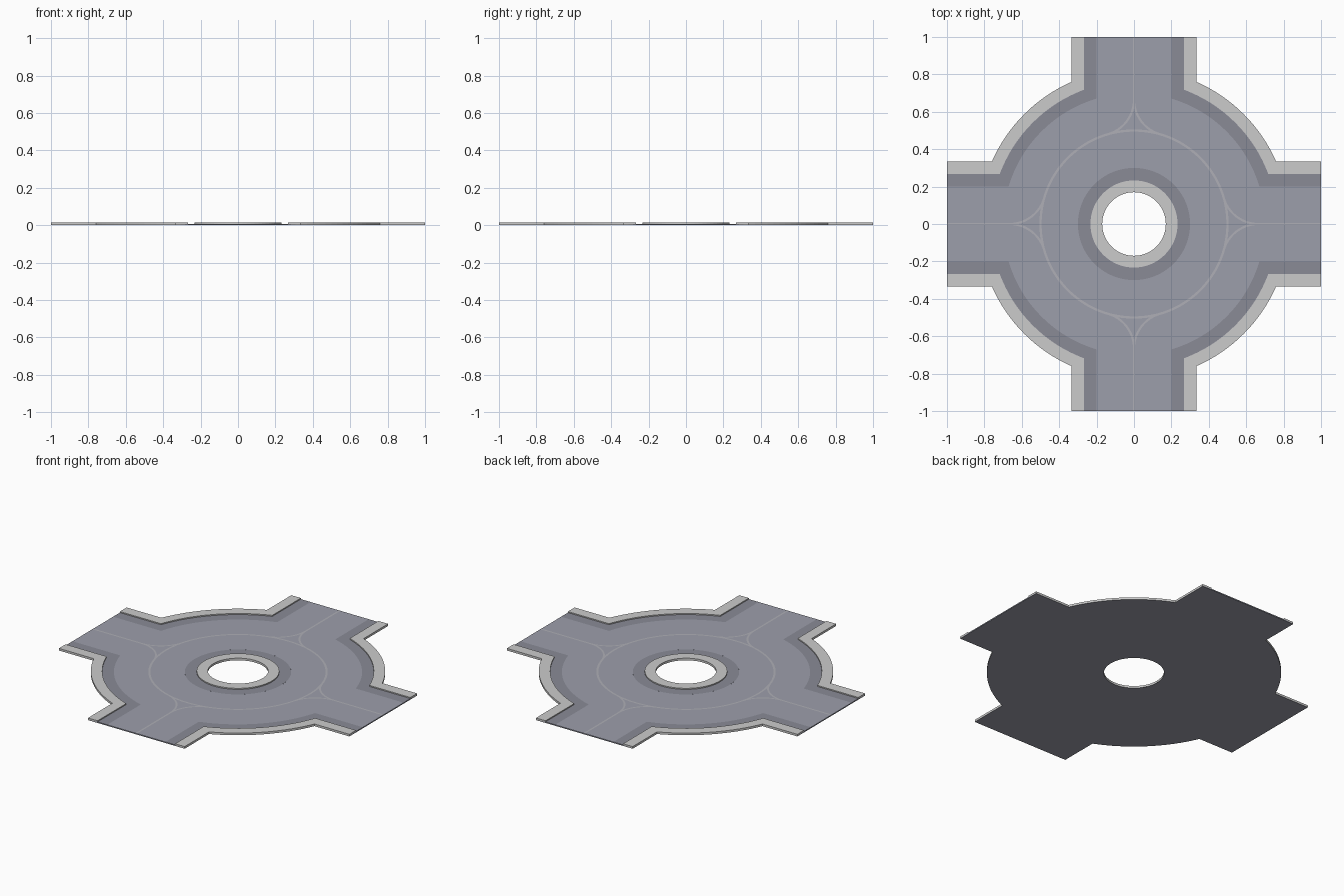
import bpy
from math import sin, cos, asin, atan2, pi, sqrt, hypot

if "Cube" in bpy.data.objects:
    bpy.data.objects.remove(bpy.data.objects["Cube"])

TOP, ROAD, LINE = 0.0135, 0.0067, 0.0071   # curb top, road surface, paint
HOLE, ISLE, RIM = 0.17, 0.233, 0.30        # island radii


def mat(name, rgb):
    m = bpy.data.materials.new(name)
    m.diffuse_color = (*rgb, 1)
    m.use_nodes = True
    m.node_tree.nodes["Principled BSDF"].inputs["Base Color"].default_value = m.diffuse_color
    return m


CURB = mat("curb_grey", (0.55, 0.54, 0.56))
GUTTER = mat("gutter_grey", (0.255, 0.26, 0.305))
ASPHALT = mat("asphalt_grey", (0.335, 0.345, 0.41))
PAINT = mat("line_grey", (0.43, 0.43, 0.47))


def rot(pts, k):
    for _ in range(k):
        pts = [(-y, x) for x, y in pts]
    return pts


def edge(hw, r, n=16):
    """One quarter of the outline: arm edge, arc, next arm edge."""
    a0 = asin(hw / r)
    arc = [a0 + (pi / 2 - 2 * a0) * i / n for i in range(n + 1)]
    return [(1, hw)] + [(r * cos(a), r * sin(a)) for a in arc] + [(hw, 1)]


def outline(hw, r):
    """Full closed outline with subdivided arm ends."""
    end = [(1, hw * t / 4) for t in range(-3, 4)]
    return [p for k in range(4) for p in rot(end + edge(hw, r), k)]


def circle(r, n=64):
    return [(r * cos(2 * pi * i / n), r * sin(2 * pi * i / n)) for i in range(n)]


def shrink(pts, r):
    """Project an outline radially on to a circle."""
    return [(x * r / hypot(x, y), y * r / hypot(x, y)) for x, y in pts]


def loft(strips, closed, caps=False):
    """Join each list of (points, z) loops with quads."""
    verts, faces = [], []
    for loops in strips:
        base, n = len(verts), len(loops[0][0])
        for pts, z in loops:
            verts += [(x, y, z) for x, y in pts]
        for j in range(len(loops) - 1):
            a = base + j * n
            for i in range(n if closed else n - 1):
                k = (i + 1) % n
                faces.append((a + i, a + k, a + n + k, a + n + i))
        if caps:
            first = [base + j * n for j in range(len(loops))]
            faces += [first, [v + n - 1 for v in reversed(first)]]
    return verts, faces


def make(name, data, material):
    me = bpy.data.meshes.new(name)
    me.from_pydata(data[0], [], data[1])
    me.materials.append(material)
    ob = bpy.data.objects.new(name, me)
    bpy.context.collection.objects.link(ob)
    return ob


def ribbon(path, w=0.0055):
    """Offset a path to both sides, returned as loft loops."""
    left, right = [], []
    for i, (x, y) in enumerate(path):
        p, q = path[max(i - 1, 0)], path[min(i + 1, len(path) - 1)]
        dx, dy = q[0] - p[0], q[1] - p[1]
        d = hypot(dx, dy)
        left.append((x - dy / d * w, y + dx / d * w))
        right.append((x + dy / d * w, y - dx / d * w))
    return [(right, LINE), (left, LINE)]


A, B, C = (0.333, 0.83), (0.267, 0.766), (0.2, 0.70)

# underside and the cut faces at the arm ends
full = outline(*A)
verts, faces = loft([[(shrink(full, HOLE), 0), (full, 0)]], True)
for k in range(4):
    n = len(verts)
    ends = rot([(1, -A[0]), (1, A[0]), (1, B[0]), (1, -B[0])], k)
    verts += [(x, y, z) for (x, y), z in zip(ends, (0, 0, ROAD, ROAD))]
    faces.append((n, n + 1, n + 2, n + 3))
make("base", (verts, faces), ASPHALT)

# four outer curbs and their gutters
ea, eb, ec = edge(*A), edge(*B), edge(*C)
make("outer_curbs", loft([[(rot(ea, k), 0), (rot(ea, k), TOP), (rot(eb, k), TOP),
                           (rot(eb, k), ROAD)] for k in range(4)], False, True), CURB)
make("outer_gutters", loft([[(rot(eb, k), ROAD), (rot(ec, k), ROAD)]
                            for k in range(4)], False), GUTTER)

# road surface
road = outline(*C)
make("road", loft([[(road, ROAD), (shrink(road, RIM), ROAD)]], True), ASPHALT)

# island ring around the central hole
make("island_gutter", loft([[(circle(RIM), ROAD), (circle(ISLE), ROAD)]], True), GUTTER)
make("island_curb", loft([[(circle(ISLE), ROAD), (circle(ISLE), TOP),
                           (circle(HOLE), TOP), (circle(HOLE), 0)]], True), CURB)

# painted lines: circle, arm centre lines and curved forks
make("circle_line", loft([[(circle(0.506, 96), LINE), (circle(0.494, 96), LINE)]], True), PAINT)
cx = 0.665
R = cx * cx - 0.25                       # fork arc tangent to arm and circle
a_end = -pi + atan2(R, cx)
forks = []
for s in (1, -1):
    angs = [-pi / 2 + (a_end + pi / 2) * i / 14 for i in range(15)]
    path = [(cx + R * cos(a), s * (R + R * sin(a))) for a in angs]
    if s < 0:
        path.reverse()
    forks.append(path)
strips = [ribbon(rot(p, k)) for k in range(4) for p in forks + [[(cx, 0), (1, 0)]]]
make("arm_lines", loft(strips, False), PAINT)
